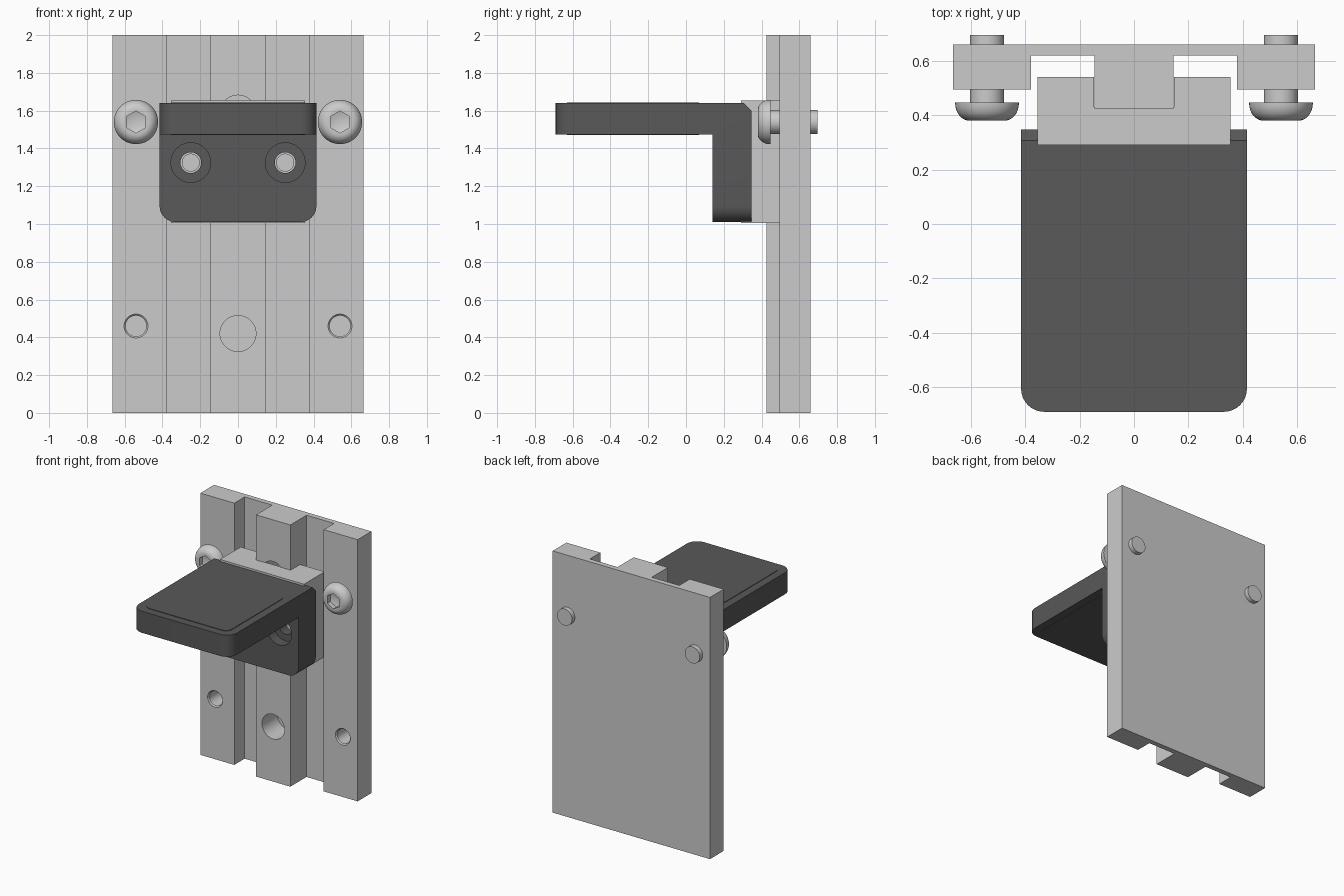
import bpy, bmesh, math
from mathutils import Vector, Matrix

if "Cube" in bpy.data.objects:
    bpy.data.objects.remove(bpy.data.objects["Cube"])


def add(name, bm, mat=None):
    bmesh.ops.remove_doubles(bm, verts=bm.verts, dist=1e-5)
    bmesh.ops.recalc_face_normals(bm, faces=bm.faces)
    me = bpy.data.meshes.new(name)
    bm.to_mesh(me)
    bm.free()
    ob = bpy.data.objects.new(name, me)
    bpy.context.collection.objects.link(ob)
    if mat:
        me.materials.append(mat)
    return ob


def prism(points, vec):
    """Extrude a closed outline along vec."""
    bm = bmesh.new()
    face = bm.faces.new([bm.verts.new(p) for p in points])
    ext = bmesh.ops.extrude_face_region(bm, geom=[face])
    moved = [v for v in ext["geom"] if isinstance(v, bmesh.types.BMVert)]
    bmesh.ops.translate(bm, verts=moved, vec=Vector(vec))
    return bm


def lathe(profile, x, z, sides=48, turn=0):
    """Spin an (r, y) profile about the y direction at (x, z)."""
    bm = bmesh.new()
    vs = [bm.verts.new((r, y, 0)) for r, y in profile]
    es = [bm.edges.new(p) for p in zip(vs, vs[1:])]
    bmesh.ops.spin(bm, geom=vs + es, cent=(0, 0, 0), axis=(0, 1, 0),
                   angle=2 * math.pi, steps=sides)
    bm.transform(Matrix.Translation((x, 0, z)) @ Matrix.Rotation(turn, 4, 'Y'))
    return bm


def cut(ob, *cutters):
    """Subtract each cutter mesh from the object."""
    for bm in cutters:
        c = add("cutter", bm)
        c.hide_render = True
        m = ob.modifiers.new("cut", 'BOOLEAN')
        m.object, m.operation, m.solver = c, 'DIFFERENCE', 'EXACT'
        bpy.context.view_layer.objects.active = ob
        bpy.ops.object.modifier_apply(modifier=m.name)
        bpy.data.objects.remove(c)


def smooth(ob):
    bpy.ops.object.select_all(action='DESELECT')
    ob.select_set(True)
    bpy.context.view_layer.objects.active = ob
    bpy.ops.object.shade_smooth_by_angle(angle=math.radians(30))


dark = bpy.data.materials.new("dark_plastic")
dark.diffuse_color = (0.1, 0.1, 0.1, 1)
dark.use_nodes = True
dark.node_tree.nodes["Principled BSDF"].inputs["Base Color"].default_value = dark.diffuse_color

# Back plate: channelled extrusion with blind holes
half = [(.145, .425), (.145, .62), (.378, .62), (.378, .495), (.665, .495), (.665, .66)]
outline = half + [(-x, y) for x, y in reversed(half)]
plate = add("back_plate", prism([(x, y, 0) for x, y in outline], (0, 0, 2)))
for s in (-1, 1):
    cut(plate, lathe([(0, .48), (.063, .48), (.063, .496), (.055, .504), (.055, .64), (0, .64)],
                     s * .54, .46))
for z in (.42, 1.587):
    cut(plate, lathe([(0, .4), (.095, .4), (.095, .61), (0, .61)], 0, z))
smooth(plate)

# Carriage block straddling the centre rib
half = [(.355, .29), (.355, .54), (.147, .54), (.147, .43)]
outline = half + [(-x, y) for x, y in reversed(half)]
block = add("carriage_block", prism([(x, y, 1.005) for x, y in outline], (0, 0, .65)))
for s in (-1, 1):
    cut(block, lathe([(0, .28), (.045, .28), (.045, .42), (0, .42)], s * .25, 1.325))
smooth(block)

# L-shaped bracket with rounded corners
side = [(-.69, 1.64), (-.69, 1.475), (.14, 1.475), (.14, 1.01),
        (.347, 1.01), (.347, 1.60), (.307, 1.64)]
bm = prism([(-.415, y, z) for y, z in side], (.83, 0, 0))


def is_corner(e):
    a, b = (v.co for v in e.verts)
    if abs(a.x - b.x) > 1e-4:
        return False
    return (a.y < -.68 and b.y < -.68) or (a.z < 1.02 and b.z < 1.02)


bmesh.ops.bevel(bm, geom=[e for e in bm.edges if is_corner(e)], offset=.085,
                segments=8, profile=.5, affect='EDGES')
bracket = add("bracket", bm, dark)
recess = [(-.355, .29, .9), (.355, .29, .9), (.355, .5, .9), (-.355, .5, .9)]
cut(bracket, prism(recess, (0, 0, 1)))
for s in (-1, 1):
    cut(bracket, lathe([(0, .12), (.105, .12), (.105, .22), (.055, .22), (.055, .31), (0, .31)],
                       s * .25, 1.325))
smooth(bracket)

# Thin raised pad on both faces of the shelf
pad_pts = [(-.355, -.63, 1.471), (.355, -.63, 1.471), (.355, .07, 1.471), (-.355, .07, 1.471)]
bm = prism(pad_pts, (0, 0, .173))
bmesh.ops.bevel(bm, geom=[e for e in bm.edges if abs(e.verts[0].co.z - e.verts[1].co.z) > .1],
                offset=.05, segments=6, profile=.5, affect='EDGES')
smooth(add("shelf_pad", bm, dark))

# Button-head screws with hex sockets
dome = [(.065 + .052 * math.sin(t), .443 - .063 * math.cos(t))
        for t in (i * math.pi / 16 for i in range(9))]
head = [(0, .38)] + dome + [(.117, .447), (.063, .447), (.063, .695), (0, .695)]
for s, tag in ((-1, "left"), (1, "right")):
    screw = add("screw_" + tag, lathe(head, s * .54, 1.54))
    cut(screw, lathe([(0, .37), (.058, .37), (.058, .415), (0, .435)], s * .54, 1.54,
                     6, math.pi / 2))
    smooth(screw)
